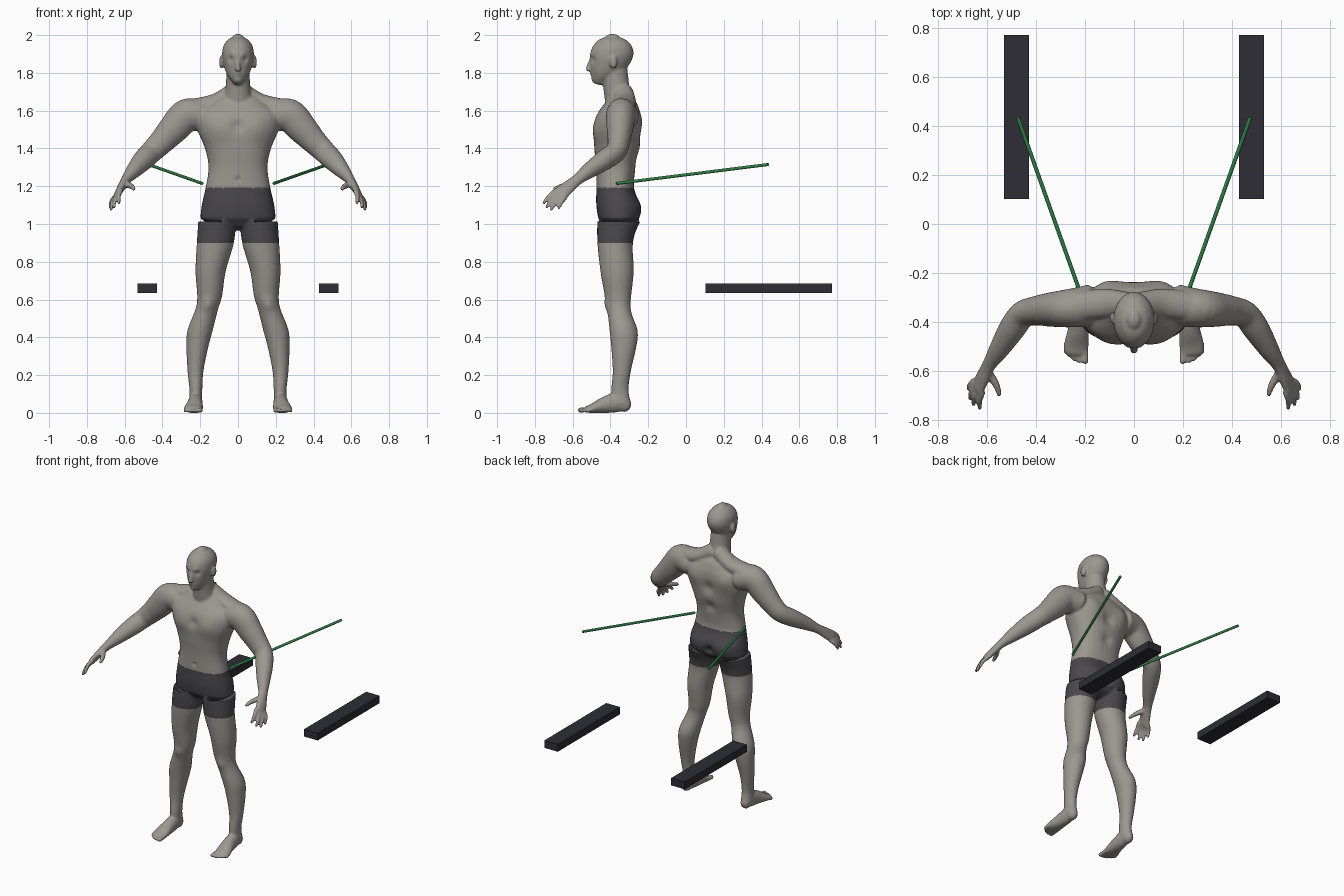
import bpy, bmesh, math
from mathutils import Vector, Matrix

cube = bpy.data.objects.get("Cube")
if cube:
    bpy.data.objects.remove(cube, do_unlink=True)

AXIS_X, AXIS_Y, AXIS_Z = Vector((1, 0, 0)), Vector((0, 1, 0)), Vector((0, 0, 1))


def make_material(name, colour):
    material = bpy.data.materials.new(name)
    material.use_nodes = True
    material.diffuse_color = (*colour, 1)
    material.node_tree.nodes["Principled BSDF"].inputs["Base Color"].default_value = (*colour, 1)
    return material


skin = make_material("warm grey skin", (.33, .31, .28))
cloth = make_material("charcoal cloth", (.068, .065, .07))
dark = make_material("dark slate", (.026, .026, .036))
green = make_material("green", (.03, .22, .06))


def add_object(name, bm, *materials):
    mesh = bpy.data.meshes.new(name)
    bm.to_mesh(mesh)
    bm.free()
    for material in materials:
        mesh.materials.append(material)
    obj = bpy.data.objects.new(name, mesh)
    bpy.context.collection.objects.link(obj)
    return obj


def spline(rows, steps=6):
    """Smooth rows of (x, y, z, radius, radius) through their points."""
    rows = [Vector(row) for row in rows]
    result = []
    for i in range(len(rows) - 1):
        b, c = rows[i], rows[i + 1]
        a, d = rows[max(i - 1, 0)], rows[min(i + 2, len(rows) - 1)]
        for step in range(steps):
            t = step / steps
            result.append(b + (c - a) * (t / 2) + (a * 2 - b * 5 + c * 4 - d) * (t * t / 2)
                          + (b * 3 - a - c * 3 + d) * (t ** 3 / 2))
    return result + [rows[-1]]


def loft(bm, rows, ref=AXIS_X, axis=None, power=1, sides=32):
    """Closed tube through the rows; ref gives the direction of the first radius."""
    rows = spline(rows)
    rings = []
    last = len(rows) - 1
    for i, row in enumerate(rows):
        centre = row.xyz if len(row) < 4 else Vector(row[:3])
        along = Vector((rows[min(i + 1, last)] - rows[max(i - 1, 0)])[:3]).normalized()
        along = axis or along
        u = (ref - along * ref.dot(along)).normalized()
        v = along.cross(u)
        # rounded end caps
        layers = [(0, 1)]
        round_by = min(row[3], row[4])
        if i == 0:
            layers = [(-.6, .3), (-.4, .7)] + layers
        if i == last:
            layers += [(.4, .7), (.6, .3)]
        for shift, scale in layers:
            ring = []
            for k in range(sides):
                angle = math.tau * k / sides
                c, s = math.cos(angle), math.sin(angle)
                c = math.copysign(abs(c) ** power, c) * row[3] * scale
                s = math.copysign(abs(s) ** power, s) * row[4] * scale
                ring.append(bm.verts.new(centre + along * shift * round_by + u * c + v * s))
            rings.append(ring)
    for low, high in zip(rings, rings[1:]):
        for k in range(sides):
            n = (k + 1) % sides
            bm.faces.new((low[k], low[n], high[n], high[k]))
    bm.faces.new(rings[0])
    bm.faces.new(rings[-1])


def ball(bm, centre, size):
    bmesh.ops.create_uvsphere(bm, u_segments=24, v_segments=16, radius=1,
                              matrix=Matrix.LocRotScale(Vector(centre), None, Vector(size)))


bm = bmesh.new()
# Leg, hip to ankle
loft(bm, [(.11, -.36, 1.02, .1, .11), (.12, -.375, .9, .098, .094), (.145, -.365, .75, .08, .088),
          (.15, -.36, .62, .066, .07), (.165, -.355, .55, .06, .062), (.2, -.335, .44, .067, .07),
          (.215, -.33, .35, .058, .066), (.225, -.34, .22, .042, .048),
          (.223, -.35, .12, .034, .046), (.225, -.34, .05, .036, .05)], axis=AXIS_Z)
# Foot and toes
loft(bm, [(.225, -.31, .035, .028, .034), (.225, -.36, .055, .036, .052), (.228, -.43, .042, .042, .044),
          (.235, -.49, .025, .05, .027), (.238, -.53, .018, .045, .016)])
for x, y, r in [(.2, -.565, .014), (.225, -.565, .01), (.246, -.555, .01),
                (.264, -.54, .01), (.28, -.525, .009)]:
    loft(bm, [(x, -.49, .02, r, r), (x, y, r, r, r)])
# Arm from shoulder to palm
loft(bm, [(.18, -.335, 1.57, .085, .08), (.27, -.345, 1.575, .078, .088), (.34, -.35, 1.505, .07, .08),
          (.4, -.355, 1.44, .06, .068), (.455, -.37, 1.385, .054, .06), (.5, -.43, 1.34, .053, .056),
          (.55, -.51, 1.285, .042, .042), (.592, -.575, 1.235, .031, .026),
          (.62, -.63, 1.19, .038, .021), (.64, -.67, 1.155, .044, .016)], ref=AXIS_Y)
# Fingers and thumb
palm, spread = Vector((.637, -.665, 1.158)), Vector((.48, .7, -.53))
for offset, tip in [(-.034, (.63, -.755, 1.11)), (-.011, (.657, -.74, 1.088)),
                    (.012, (.672, -.715, 1.075)), (.034, (.676, -.675, 1.083))]:
    base = palm + spread * offset
    middle = base.lerp(Vector(tip), .5) + Vector((.006, 0, .006))
    loft(bm, [(*base, .014, .014), (*middle, .012, .012), (*tip, .009, .009)], ref=AXIS_Y)
loft(bm, [(.6, -.6, 1.215, .018, .018), (.565, -.655, 1.2, .015, .015), (.55, -.7, 1.185, .01, .01)], ref=AXIS_Y)
# Ear, and the slope from neck to shoulder
ball(bm, (.088, -.385, 1.857), (.012, .022, .035))
loft(bm, [(.02, -.33, 1.7, .05, .05), (.12, -.325, 1.645, .06, .045), (.25, -.34, 1.61, .06, .05)], ref=AXIS_Y)
# Mirror all sided parts
copy = bmesh.ops.duplicate(bm, geom=bm.verts[:] + bm.edges[:] + bm.faces[:])["geom"]
bmesh.ops.scale(bm, vec=(-1, 1, 1), verts=[g for g in copy if isinstance(g, bmesh.types.BMVert)])

# Torso
loft(bm, [(0, -.36, 1.03, .2, .105), (0, -.36, 1.1, .192, .115), (0, -.375, 1.19, .172, .1),
          (0, -.372, 1.3, .156, .105), (0, -.365, 1.4, .175, .12), (0, -.362, 1.5, .215, .125),
          (0, -.355, 1.58, .22, .115), (0, -.345, 1.64, .15, .085)], axis=AXIS_Z, power=.85)
# Neck
loft(bm, [(0, -.345, 1.62, .09, .08), (0, -.365, 1.7, .068, .07), (0, -.38, 1.82, .06, .07)], axis=AXIS_Z)
# Head and nose
loft(bm, [(0, -.45, 1.755, .032, .04), (0, -.43, 1.785, .055, .07), (0, -.408, 1.83, .073, .098),
          (0, -.394, 1.89, .084, .115), (0, -.39, 1.94, .078, .104), (0, -.39, 1.975, .054, .072),
          (0, -.39, 1.987, .032, .042)], axis=AXIS_Z)
loft(bm, [(0, -.5, 1.87, .01, .012), (0, -.515, 1.83, .012, .014), (0, -.517, 1.815, .018, .013)])
bmesh.ops.recalc_face_normals(bm, faces=bm.faces[:])
body = add_object("body", bm)

# Fuse the parts into one smooth skin
fuse = body.modifiers.new("fuse", "REMESH")
fuse.mode, fuse.voxel_size = "VOXEL", .0065
soften = body.modifiers.new("soften", "SMOOTH")
soften.factor, soften.iterations = .5, 6
fused = bpy.data.meshes.new_from_object(body.evaluated_get(bpy.context.evaluated_depsgraph_get()))
body.modifiers.clear()
body.data = fused

# Muscle and face shaping: centre, reach, push along y
shapes = [((.1, -.48, 1.51), .07, -.012), ((0, -.49, 1.52), .03, .012),      # chest
          ((.1, -.25, 1.06), .075, .016), ((0, -.24, 1.05), .028, -.022),    # seat
          ((0, -.24, 1.48), .04, -.016), ((0, -.26, 1.35), .035, -.012),     # spine
          ((.12, -.24, 1.54), .06, .014), ((0, -.475, 1.235), .012, .008),   # shoulder blades, navel
          ((.034, -.49, 1.872), .017, .014), ((.03, -.5, 1.897), .014, -.004),  # eyes, brows
          ((.034, -.48, 1.872), .009, -.005),                                # eyelids
          ((0, -.495, 1.795), .014, -.007), ((0, -.495, 1.788), .006, .004),  # lips
          ((0, -.49, 1.755), .02, -.008),                                    # chin
          ((.16, -.42, .57), .035, -.01), ((.2, -.27, .43), .06, .008)]      # knees, calves
shapes = [(Vector(centre), reach, push) for centre, reach, push in shapes]
for vert in fused.vertices:
    here = Vector((abs(vert.co.x), vert.co.y, vert.co.z))
    for centre, reach, push in shapes:
        gap = (here - centre).length_squared / reach ** 2
        if gap < 6:
            vert.co.y += push * math.exp(-gap)
    vert.co.z = max(vert.co.z, 0)

# Shorts are the band of faces around the hips
fused.materials.clear()
fused.materials.append(skin)
fused.materials.append(cloth)
for face in fused.polygons:
    face.use_smooth = True
    face.material_index = int(.9 < face.center.z < 1.19 and abs(face.center.x) < .3)

for side, label in ((1, "left"), (-1, "right")):
    # Slanted rods
    bm = bmesh.new()
    loft(bm, [(.19 * side, -.365, 1.215, .008, .008), (.475 * side, .435, 1.315, .008, .008)], sides=12)
    bmesh.ops.recalc_face_normals(bm, faces=bm.faces[:])
    add_object(label + "_rod", bm, green)
    # Floating bars
    bm = bmesh.new()
    bmesh.ops.create_cube(bm, size=1, matrix=Matrix.LocRotScale(
        Vector((.48 * side, .437, .66)), None, Vector((.102, .67, .05))))
    add_object(label + "_bar", bm, dark)
